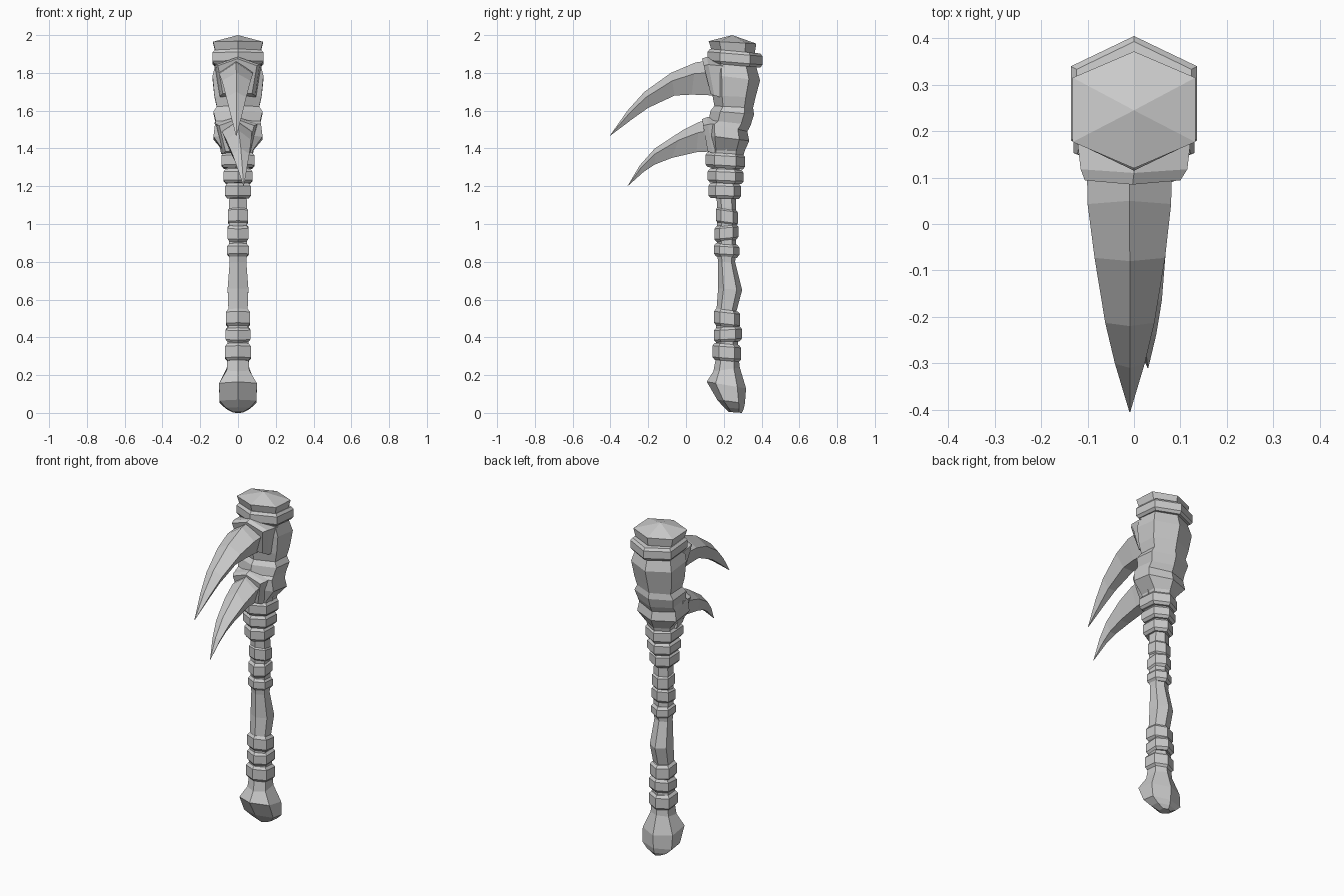
import bpy, bmesh


def loft(name, rings):
    """Skin a list of equal point rings into a closed flat-shaded solid."""
    bm = bmesh.new()
    loops = [[bm.verts.new(p) for p in r] for r in rings]
    n = len(loops[0])
    for a, b in zip(loops, loops[1:]):
        for i in range(n):
            j = (i + 1) % n
            bm.faces.new((a[i], a[j], b[j], b[i]))
    for end in (loops[0], loops[-1]):
        bm.faces.new(end)
    bmesh.ops.remove_doubles(bm, verts=bm.verts, dist=0.0005)
    bmesh.ops.recalc_face_normals(bm, faces=bm.faces)
    me = bpy.data.meshes.new(name)
    bm.to_mesh(me)
    bm.free()
    ob = bpy.data.objects.new(name, me)
    bpy.context.collection.objects.link(ob)
    return ob


def hexring(zf, zb, yf, yb, hx):
    """Tilted hexagon with a corner to the front and one to the back."""
    c, h = (yf + yb) / 2, (yb - yf) / 2
    pts = []
    for x, k in ((0, -1), (1, -.55), (1, .55), (0, 1), (-1, .55), (-1, -.55)):
        pts.append((x * hx, c + k * h, zf + (zb - zf) * (k + 1) / 2))
    return pts


def shaft(name, *rows):
    return loft(name, [hexring(*r) for r in rows])


def band(name, top, bottom, yf, yb, hx, tilt=0.0, bev=0.015):
    """Wrapped collar with chamfered upper and lower edges."""
    d = bev * .8
    rows = []
    for z, s in ((top, d), (top - bev, 0), (bottom + bev, 0), (bottom, d)):
        rows.append((z + tilt, z - tilt, yf + s, yb - s, hx - s))
    return shaft(name, *rows)


def hornring(top, bot, x, w, t=.35, low=.45):
    """Five-sided horn section: ridge on top, wide shoulders, narrow belly."""
    (ty, tz), (by, bz) = top, bot
    sy, sz = ty + (by - ty) * t, tz + (bz - tz) * t
    return [(x, ty, tz), (x + w, sy, sz), (x + w * low, by, bz),
            (x - w * low, by, bz), (x - w, sy, sz)]


# Pommel and handle
shaft("pommel",
      (.30, .28, .16, .28, .055), (.22, .24, .145, .285, .06),
      (.165, .13, .11, .318, .1), (.07, .05, .165, .312, .098),
      (.03, .02, .20, .305, .065), (.005, 0, .225, .295, .025))
shaft("handle",
      (1.16, 1.16, .16, .265, .045), (1.09, 1.09, .165, .265, .048),
      (.84, .84, .165, .265, .048), (.80, .80, .17, .26, .044),
      (.66, .65, .17, .297, .055), (.53, .53, .16, .265, .05),
      (.28, .28, .16, .28, .058))

# Wrapped bands up the handle
for i, b in enumerate((
        (.365, .275, .14, .292, .068, .006),
        (.455, .375, .148, .296, .065, -.004),
        (.545, .455, .148, .287, .064, .008),
        (.895, .825, .147, .282, .057, .004),
        (.995, .91, .15, .277, .056, -.006),
        (1.085, .995, .158, .274, .054, .008),
        (1.215, 1.135, .118, .292, .068, .002),
        (1.29, 1.215, .115, .305, .077, .004),
        (1.375, 1.295, .103, .313, .087, .006))):
    band(f"handle_band_{i + 1}", *b)

# Head
shaft("head",
      (1.92, 1.90, .14, .365, .115), (1.86, 1.82, .13, .375, .118),
      (1.79, 1.76, .13, .392, .135), (1.68, 1.67, .14, .368, .125),
      (1.625, 1.615, .15, .355, .112), (1.60, 1.58, .13, .36, .13),
      (1.55, 1.525, .12, .343, .118), (1.54, 1.49, .10, .325, .122),
      (1.47, 1.44, .10, .335, .13), (1.39, 1.385, .115, .31, .078),
      (1.27, 1.27, .14, .28, .06))
band("head_band", 1.915, 1.84, .115, .405, .136, .012)
shaft("head_cap",
      (2.0, 2.0, .245, .245, 0), (1.968, 1.955, .12, .372, .132),
      (1.93, 1.91, .132, .365, .122), (1.89, 1.89, .14, .36, .115))

# Horn sockets
loft("upper_horn_socket", [
    hornring((.20, 1.88), (.22, 1.66), 0, .125, .2, .8),
    hornring((.11, 1.885), (.15, 1.68), 0, .115, .2, .8),
    hornring((.085, 1.875), (.13, 1.69), -.003, .103, .2, .75)])
loft("lower_horn_socket", [
    hornring((.20, 1.58), (.22, 1.37), -.005, .12, .2, .7),
    hornring((.11, 1.565), (.14, 1.375), -.007, .105, .2, .65),
    hornring((.085, 1.555), (.115, 1.385), -.007, .092, .2, .65)])

# Curved horns: top edge, bottom edge, centre x, half width
loft("upper_horn", [hornring(*r) for r in (
    ((.15, 1.87), (.16, 1.68), -.01, .092),
    ((.05, 1.855), (.03, 1.685), -.01, .09),
    ((-.08, 1.80), (-.06, 1.68), -.009, .076),
    ((-.22, 1.70), (-.20, 1.615), -.009, .053),
    ((-.31, 1.60), (-.285, 1.555), -.009, .032),
    ((-.405, 1.465), (-.404, 1.465), -.009, .001))])
loft("lower_horn", [hornring(*r) for r in (
    ((.15, 1.56), (.16, 1.385), -.007, .08),
    ((.07, 1.54), (.055, 1.38), -.005, .078),
    ((-.02, 1.495), (-.075, 1.35), .004, .066),
    ((-.165, 1.40), (-.165, 1.315), .015, .045),
    ((-.245, 1.31), (-.225, 1.275), .022, .026),
    ((-.31, 1.20), (-.309, 1.20), .03, .001))])
